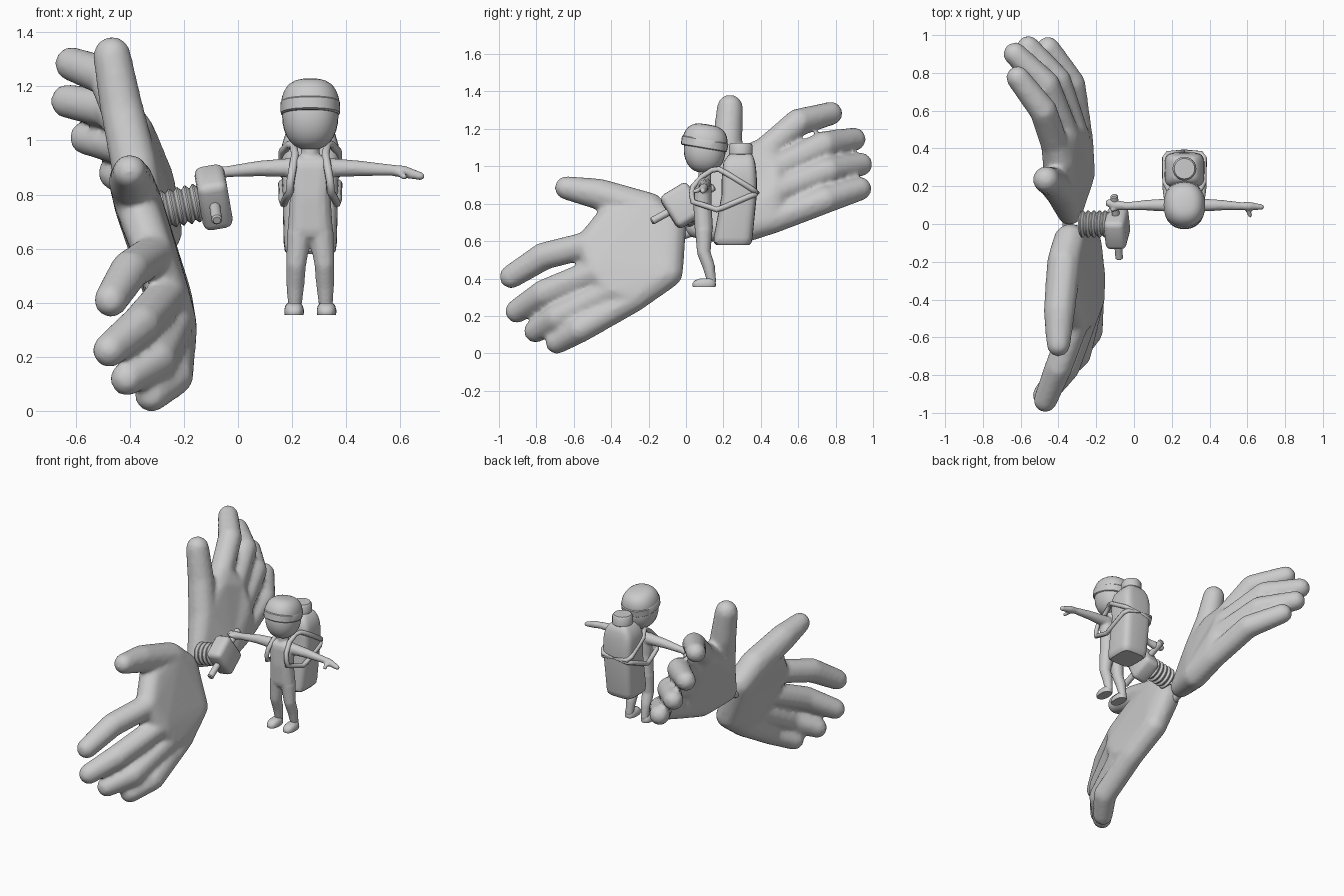
import bpy, bmesh
from math import sin, cos, pi, copysign
from mathutils import Vector, Matrix

cube = bpy.data.objects.get("Cube")
if cube:
    bpy.data.objects.remove(cube, do_unlink=True)

grey = bpy.data.materials.new("plain_grey")
grey.use_nodes = True
grey.diffuse_color = (0.6, 0.6, 0.6, 1)
grey.node_tree.nodes["Principled BSDF"].inputs["Base Color"].default_value = (0.6, 0.6, 0.6, 1)

# Directions used to approximate a ball
BALL = [Vector((cos(a * pi / 6) * sin(b * pi / 6), sin(a * pi / 6) * sin(b * pi / 6), cos(b * pi / 6)))
        for b in range(1, 6) for a in range(12)] + [Vector((0, 0, 1)), Vector((0, 0, -1))]


def finish(name, bm, smooth=True):
    bmesh.ops.recalc_face_normals(bm, faces=bm.faces)
    mesh = bpy.data.meshes.new(name)
    bm.to_mesh(mesh)
    bm.free()
    mesh.materials.append(grey)
    obj = bpy.data.objects.new(name, mesh)
    bpy.context.scene.collection.objects.link(obj)
    if smooth:
        bpy.ops.object.select_all(action="DESELECT")
        obj.select_set(True)
        bpy.context.view_layer.objects.active = obj
        bpy.ops.object.shade_smooth_by_angle(angle=0.7)
    return obj


def hull(bm, balls):
    """Convex skin around balls given as (x, y, z, radius)."""
    verts = [bm.verts.new(Vector(b[:3]) + d * b[3]) for b in balls for d in BALL]
    bmesh.ops.convex_hull(bm, input=verts)


def organic(name, masses, limbs, voxel, steps):
    """Fuse solid masses and jointed limbs into one smooth skin."""
    bm = bmesh.new()
    for m in masses:
        hull(bm, m)
    for limb in limbs:
        for pair in zip(limb, limb[1:]):
            hull(bm, pair)
    bmesh.ops.delete(bm, geom=[v for v in bm.verts if not v.link_faces], context="VERTS")
    obj = finish(name, bm, False)
    remesh = obj.modifiers.new("fuse", "REMESH")
    remesh.mode = "VOXEL"
    remesh.voxel_size = voxel
    remesh.use_smooth_shade = True
    soften = obj.modifiers.new("soften", "SMOOTH")
    soften.factor = 0.5
    soften.iterations = steps


def loft(name, sections, matrix, power=1.0, sides=28):
    """Stack of rounded sections (half x, half y, z, y shift)."""
    bm = bmesh.new()
    rings = []
    for a, b, z, dy in sections:
        ring = []
        for i in range(sides):
            t = 2 * pi * i / sides
            c, s = cos(t), sin(t)
            ring.append(bm.verts.new((a * copysign(abs(c) ** power, c),
                                      b * copysign(abs(s) ** power, s) + dy, z)))
        rings.append(ring)
    for lo, hi in zip(rings, rings[1:]):
        for i in range(sides):
            j = (i + 1) % sides
            bm.faces.new((lo[i], lo[j], hi[j], hi[i]))
    bm.faces.new(rings[0])
    bm.faces.new(rings[-1])
    bm.transform(matrix)
    finish(name, bm)


def rod(name, start, end, r):
    start, end = Vector(start), Vector(end)
    axis = end - start
    h, e = axis.length, r * 0.3
    turn = axis.to_track_quat("Z", "Y").to_matrix().to_4x4()
    loft(name, [(r - e, r - e, 0, 0), (r, r, e, 0), (r, r, h - e, 0), (r - e, r - e, h, 0)],
         Matrix.Translation(start) @ turn, sides=16)


def strap(name, points, radius):
    curve = bpy.data.curves.new(name, "CURVE")
    curve.dimensions = "3D"
    curve.bevel_depth = radius
    curve.bevel_resolution = 2
    spline = curve.splines.new("POLY")
    spline.points.add(len(points) - 1)
    for p, co in zip(spline.points, points):
        p.co = (*co, 1)
    spline.use_cyclic_u = True
    spline.use_smooth = True
    curve.materials.append(grey)
    obj = bpy.data.objects.new(name, curve)
    bpy.context.scene.collection.objects.link(obj)


def giant_hand(name, fingers, thumb, palm, web):
    limbs = [[(*tip, 0.064), (*mid, 0.075), (*knuckle, 0.075)] for tip, mid, knuckle in fingers]
    knuckles = [limb[-1] for limb in limbs]
    # The thumb mound is bridged to the palm heel, the web and the first knuckles
    organic(name, [knuckles + palm, [thumb[-1], web, *palm, knuckles[0], knuckles[1]]],
            limbs + [thumb], 0.013, 9)


# Giant hands
giant_hand("front_giant_hand", [
    ((-.47, -.935, .41), (-.40, -.76, .52), (-.31, -.52, .58)),
    ((-.475, -.905, .225), (-.36, -.76, .32), (-.255, -.47, .44)),
    ((-.41, -.805, .12), (-.30, -.69, .19), (-.23, -.40, .34)),
    ((-.32, -.69, .06), (-.238, -.57, .13), (-.225, -.28, .295))],
    [(-.40, -.64, .885, .064), (-.395, -.46, .85, .085), (-.37, -.2, .77, .092)],
    [(-.34, -.085, .67, .088), (-.25, -.095, .43, .08)],
    (-.36, -.40, .72, .08))
giant_hand("back_giant_hand", [
    ((-.615, .775, 1.283), (-.48, .60, 1.235), (-.42, .42, 1.08)),
    ((-.63, .90, 1.145), (-.465, .74, 1.115), (-.36, .47, .98)),
    ((-.56, .935, 1.01), (-.405, .76, .975), (-.31, .47, .86)),
    ((-.455, .93, .88), (-.33, .74, .82), (-.29, .45, .71))],
    [(-.465, .235, 1.313, .072), (-.43, .22, 1.12, .082), (-.38, .17, .9, .09)],
    [(-.34, .06, .68, .068), (-.29, .26, .66, .085)],
    (-.39, .32, 1.03, .08))
rod("wrist_pin", (-.355, -.09, .61), (-.35, .06, .66), .026)

# Ribbed bellows between the hands and the control box
bellows = []
for i in range(6):
    x = i * 0.03
    bellows += [(.06, .06, x, 0), (.072, .072, x + .011, 0), (.072, .072, x + .016, 0), (.06, .06, x + .027, 0)]
loft("bellows", bellows, Matrix.Translation((-.285, 0, .742)) @ Matrix.Rotation(pi / 2 - .2, 4, "Y"), sides=24)

# Control box with its grip bar
bm = bmesh.new()
bmesh.ops.create_cube(bm, size=1)
bm.transform(Matrix.Translation((-.09, -.02, .79)) @ Matrix.Rotation(-.17, 4, "Y")
             @ Matrix.Rotation(.55, 4, "X") @ Matrix.Diagonal((.112, .17, .2, 1)))
bmesh.ops.bevel(bm, geom=bm.edges[:], offset=.03, segments=3, profile=.5, affect="EDGES")
finish("control_box", bm)
rod("grip_bar", (-.078, -.185, .705), (-.105, .152, .89), .02)

# Small figure: torso, legs and arms
CX = 0.267
legs = []
for s in (-1, 1):
    legs.append([(CX + s * .04, .095, .66, .047), (CX + s * .052, .095, .54, .037),
                 (CX + s * .055, .12, .47, .034), (CX + s * .057, .137, .385, .025)])
torso = [[(CX + s * .04, .09, .90, .045) for s in (-1, 1)] + [(CX + s * .028, .088, .79, .048) for s in (-1, 1)],
         [(CX + s * .028, .088, .79, .048) for s in (-1, 1)] + [(CX + s * .035, .095, .67, .049) for s in (-1, 1)]]
left_arm = [(.31, .1, .9, .038), (.45, .1, .897, .029), (.57, .095, .89, .021), (.61, .095, .885, .023), (.675, .09, .868, .015)]
right_arm = [(.224, .1, .9, .038), (.08, .1, .897, .029), (-.04, .095, .885, .021), (-.09, .1, .875, .026), (-.13, .11, .87, .022)]
thumbs = [[(.6, .085, .88, .015), (.615, .045, .865, .011)], [(-.08, .09, .875, .015), (-.115, .075, .88, .012)]]
neck = [(CX, .1, .92, .035), (CX, .1, 1.0, .035)]
organic("figure_body", torso, legs + [left_arm, right_arm, neck] + thumbs, 0.007, 3)

# Flat-soled shoes
for s, side in ((-1, "right"), (1, "left")):
    loft(side + "_shoe", [(.034, .06, .355, 0), (.036, .063, .362, 0), (.036, .062, .375, 0),
                          (.032, .054, .39, .004), (.022, .036, .4, .014)],
         Matrix.Translation((CX + s * .06, .097, 0)), .8, 20)

# Head, helmet and helmet band
head = [(.104 * sin(t) ** .8, .112 * sin(t) ** .8, -.125 * cos(t), 0) for t in [pi * (i + .3) / 14.6 for i in range(15)]]
loft("head", head, Matrix.Translation((CX, .1, 1.09)), .9)
tilt = Matrix.Translation((CX, .1, 1.125)) @ Matrix.Rotation(-.17, 4, "X")
loft("helmet", [(.109 * cos(t) ** .6, .122 * cos(t) ** .6, .1 * sin(t), 0)
                for t in [pi / 2 * i / 8.2 for i in range(9)]], tilt, .9)
loft("helmet_band", [(.104, .118, -.03, 0), (.109, .125, -.025, 0), (.11, .126, .015, 0), (.106, .12, .02, 0)], tilt, .9)

# Bottle worn on the back
loft("bottle", [(.083, .088, .58, -.035), (.094, .1, .592, -.035), (.098, .104, .62, -.033), (.104, .094, .85, 0),
                (.106, .094, .93, 0), (.104, .09, .985, 0), (.092, .084, 1.025, 0), (.07, .068, 1.055, .006),
                (.054, .054, 1.067, .008)],
     Matrix.Translation((CX, .285, 0)), .45, 32)
loft("bottle_cap", [(.054, .054, 1.057, 0), (.063, .063, 1.065, 0), (.063, .063, 1.112, 0), (.054, .054, 1.125, 0)],
     Matrix.Translation((CX, .293, 0)), 1, 24)

# Harness straps, one loop on each side
loop = [(.076, .036, .81), (.073, .03, .85), (.066, .036, .89), (.056, .085, .945), (.062, .14, .98), (.078, .175, .985),
        (.102, .22, .96), (.104, .35, .88), (.088, .372, .863), (0, .38, .86), (.088, .37, .85), (.104, .34, .84),
        (.102, .2, .78), (.098, .165, .768), (.088, .1, .79)]
for s, side in ((-1, "right"), (1, "left")):
    strap(side + "_harness_strap", [(CX + s * x, y, z) for x, y, z in loop], .015)
